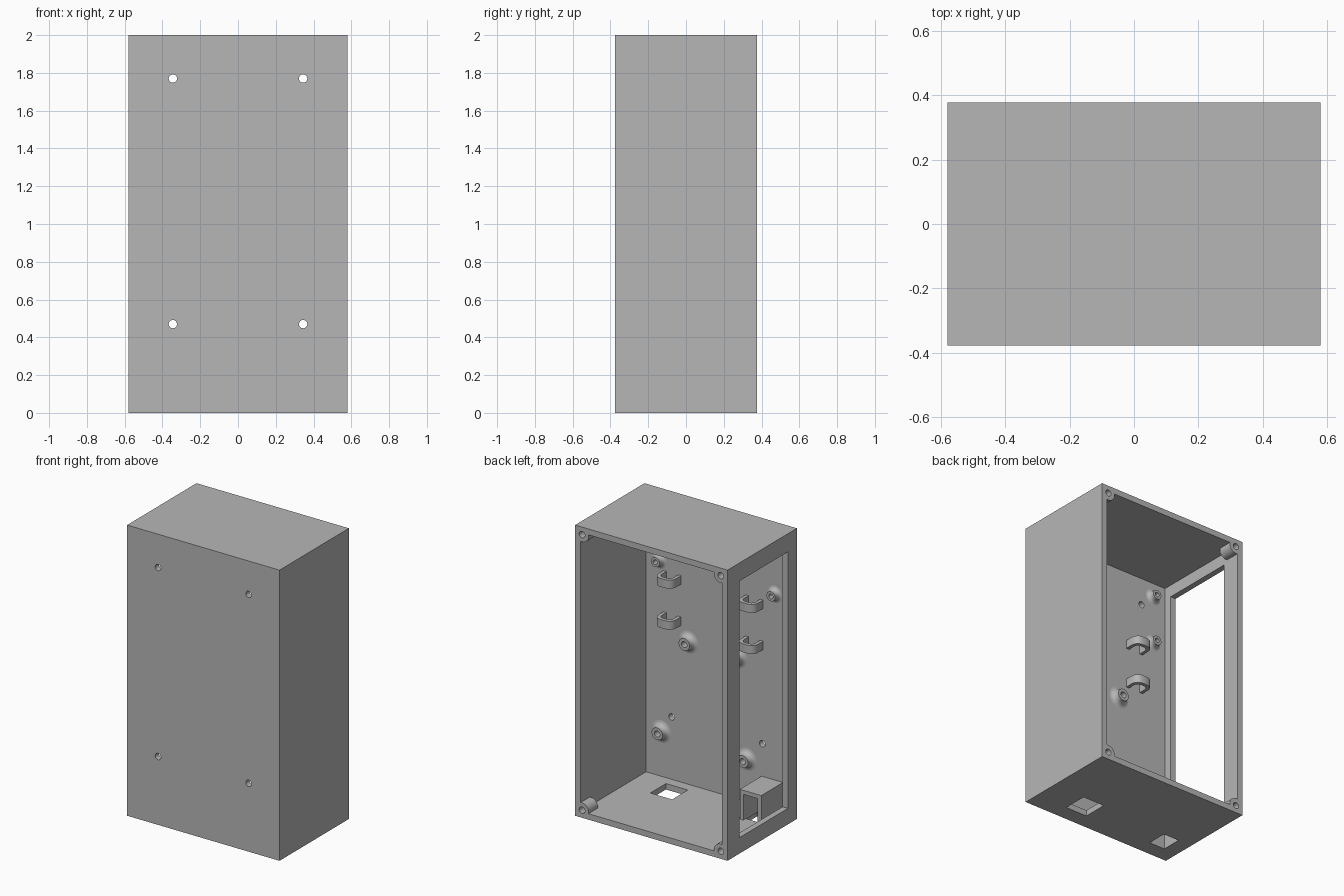
import bpy, bmesh, math
from mathutils import Vector, Matrix

if "Cube" in bpy.data.objects:
    bpy.data.objects.remove(bpy.data.objects["Cube"], do_unlink=True)

W, D, H, T = 0.58, 0.377, 2.0, 0.041   # half width, half depth, height, wall
WALL = -D + T                           # inner surface of the front wall

grey = bpy.data.materials.new("plain_grey")
grey.use_nodes = True
grey.diffuse_color = (0.47, 0.47, 0.47, 1)
grey.node_tree.nodes["Principled BSDF"].inputs["Base Color"].default_value = grey.diffuse_color


def finish(name, bm):
    bmesh.ops.recalc_face_normals(bm, faces=bm.faces)
    me = bpy.data.meshes.new(name)
    bm.to_mesh(me)
    bm.free()
    me.materials.append(grey)
    ob = bpy.data.objects.new(name, me)
    bpy.context.collection.objects.link(ob)
    return ob


def box(name, x0, x1, y0, y1, z0, z1):
    bm = bmesh.new()
    bmesh.ops.create_cube(bm, size=1)
    for v in bm.verts:
        v.co = Vector(((x0 + x1) / 2 + v.co.x * (x1 - x0),
                       (y0 + y1) / 2 + v.co.y * (y1 - y0),
                       (z0 + z1) / 2 + v.co.z * (z1 - z0)))
    return finish(name, bm)


def rod(name, x, z, r, y0, y1):
    """Cylinder along y."""
    bm = bmesh.new()
    bmesh.ops.create_cone(bm, cap_ends=True, segments=24, radius1=r, radius2=r, depth=y1 - y0,
                          matrix=Matrix.Translation((x, (y0 + y1) / 2, z)) @ Matrix.Rotation(math.pi / 2, 4, 'X'))
    return finish(name, bm)


def boolean(target, tool, operation):
    tool.hide_render = True
    mod = target.modifiers.new("cut", 'BOOLEAN')
    mod.operation, mod.object, mod.solver = operation, tool, 'EXACT'
    bpy.context.view_layer.objects.active = target
    bpy.ops.object.modifier_apply(modifier=mod.name)
    bpy.data.objects.remove(tool, do_unlink=True)


def smooth(ob):
    bpy.ops.object.select_all(action='DESELECT')
    ob.select_set(True)
    bpy.context.view_layer.objects.active = ob
    bpy.ops.object.shade_smooth_by_angle(angle=math.radians(35))


# Open-backed enclosure shell
shell = box("enclosure_shell", -W, W, -D, D, 0, H)
boolean(shell, box("cavity", -W + T, W - T, WALL, D + 0.2, T, H - T), 'DIFFERENCE')

# Corner screw bosses with pilot holes, flush with the rear rim
corners = [(sx * (W - 0.052), z) for sx in (-1, 1) for z in (0.052, H - 0.052)]
for x, z in corners:
    boolean(shell, rod("boss", x, z, 0.051, D - 0.1, D), 'UNION')
for x, z in corners:
    boolean(shell, rod("pilot", x, z, 0.022, D - 0.085, D + 0.1), 'DIFFERENCE')

# Mounting holes through the front wall
for x in (-0.345, 0.345):
    for z in (0.47, 1.77):
        boolean(shell, rod("hole", x, z, 0.022, -D - 0.1, WALL + 0.05), 'DIFFERENCE')

# Side window and two floor sockets
boolean(shell, box("window", -W - 0.1, -W + T + 0.05, -0.28, 0.246, 0.11, 1.875), 'DIFFERENCE')
boolean(shell, box("large_socket", 0.172, 0.338, -0.265, -0.095, -0.1, 0.1), 'DIFFERENCE')
boolean(shell, box("small_socket", -0.475, -0.355, -0.267, -0.127, -0.1, 0.1), 'DIFFERENCE')
smooth(shell)

# Hood over the small socket, open to the rear
hood = box("socket_hood", -0.503, -0.34, WALL - 0.005, -0.1, T - 0.005, 0.246)
boolean(hood, box("hood_space", -0.475, -0.366, -0.267, 0, -0.1, 0.218), 'DIFFERENCE')


def standoff(name, x, z, tip, base, bore, height):
    """Hollow post with a concave flare where it meets the front wall."""
    flare = min(base - tip, height * 0.8)
    outline = [(bore, 0), (tip + flare, 0)]
    for i in range(1, 7):
        a = math.pi / 2 * i / 6
        outline.append((tip + flare * (1 - math.sin(a)), flare * (1 - math.cos(a))))
    outline += [(tip, height), (bore, height), (bore, 0)]
    bm = bmesh.new()
    verts = [bm.verts.new((x + r, WALL + h, z)) for r, h in outline]
    edges = [bm.edges.new(p) for p in zip(verts, verts[1:])]
    bmesh.ops.spin(bm, geom=verts + edges, cent=(x, 0, z), axis=(0, 1, 0),
                   angle=2 * math.pi, steps=24)
    bmesh.ops.remove_doubles(bm, verts=bm.verts, dist=0.0001)
    smooth(finish(name, bm))


# Four large board standoffs
for i, (x, z) in enumerate([(0.423, 0.35), (-0.227, 0.333), (0.217, 1.02), (-0.157, 1.02)]):
    standoff(f"board_standoff_{i + 1}", x, z, 0.042, 0.078, 0.021, 0.046)

# Four small upper standoffs
for sx in (-1, 1):
    for z in (1.525, 1.86):
        standoff(f"upper_standoff_{sx}_{z}", sx * 0.44, z, 0.033, 0.06, 0.016, 0.042)


def arch(half, depth, radius):
    """U outline leaving the wall and returning, with rounded far corners."""
    pts = [(half, -0.005)]
    for i in range(13):
        a = math.pi * i / 12
        cx = (half - radius) * (1 if i < 6 else -1 if i > 6 else 0)
        pts.append((cx + radius * math.cos(a), depth - radius + radius * math.sin(a)))
    return pts + [(-half, -0.005)]


# Cable loops on the front wall
for x in (0.34, -0.285):
    for z in (1.12, 1.403):
        bm = bmesh.new()
        outline = arch(0.067, 0.105, 0.05) + arch(0.044, 0.08, 0.03)[::-1]
        face = bm.faces.new([bm.verts.new((x + u, WALL + v, z)) for u, v in outline])
        new = bmesh.ops.extrude_face_region(bm, geom=[face])["geom"]
        bmesh.ops.translate(bm, vec=(0, 0, 0.058),
                            verts=[g for g in new if isinstance(g, bmesh.types.BMVert)])
        smooth(finish("cable_loop", bm))
